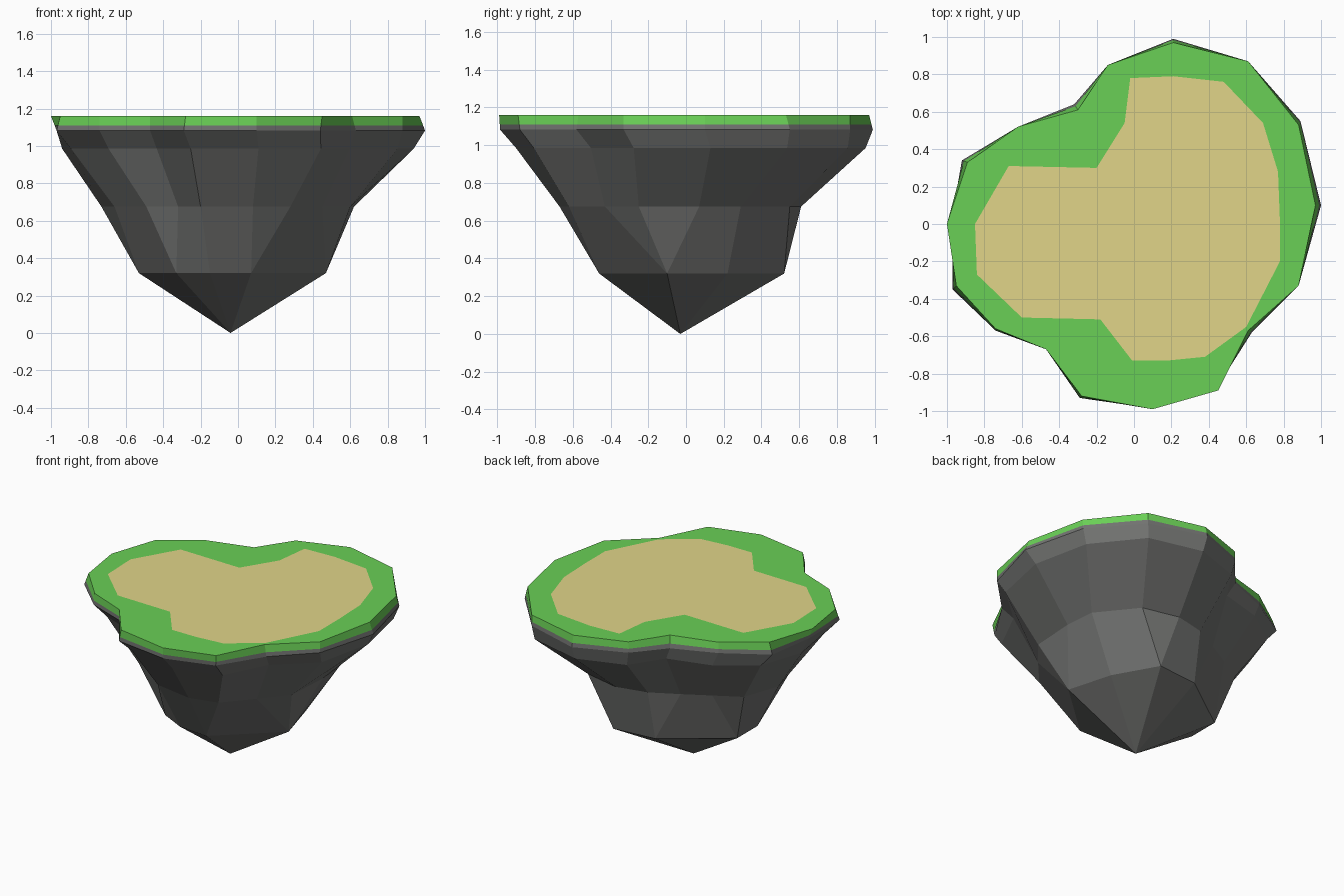
import bpy
import bmesh

if "Cube" in bpy.data.objects:
    bpy.data.objects.remove(bpy.data.objects["Cube"])

# Outlines seen from above, clockwise from the back, then reversed to run counter-clockwise
RIM = [(.21, .97), (.61, .87), (.88, .53), (.97, .10), (.88, -.33), (.61, -.57),
       (.45, -.89), (.10, -.99), (-.28, -.92), (-.47, -.67), (-.74, -.56), (-.95, -.33),
       (-1, 0), (-.89, .33), (-.62, .52), (-.30, .61), (-.14, .85)][::-1]
LIP = [(.21, .99), (.61, .87), (.89, .55), (1, .10), (.88, -.33), (.63, -.58),
       (.44, -.88), (.10, -.985), (-.29, -.93), (-.47, -.67), (-.74, -.57), (-.97, -.35),
       (-.97, 0), (-.92, .34), (-.62, .52), (-.32, .64), (-.14, .85)][::-1]
WAIST = [(.13, .61), (.39, .55), (.60, .29), (.62, .07), (.60, -.25), (.45, -.43),
         (.28, -.62), (.08, -.67), (-.20, -.62), (-.32, -.48), (-.49, -.42), (-.66, -.24),
         (-.73, 0), (-.64, .26), (-.46, .36), (-.28, .46), (-.09, .56)][::-1]
FOOT = [(.21, .52), (.38, .22), (.47, -.10), (.07, -.46), (-.15, -.44), (-.33, -.35),
        (-.53, -.05), (-.53, .18), (-.10, .49)]
# Foot corner that each waist corner runs down to
FOOT_PICK = [0, 0, 1, 2, 2, 2, 3, 3, 4, 5, 5, 6, 6, 7, 7, 8, 8][::-1]
SAND = [(-.02, .78), (.21, .79), (.48, .76), (.69, .54), (.77, .28), (.78, .02),
        (.78, -.20), (.60, -.55), (.38, -.71), (.18, -.73), (-.01, -.73), (-.18, -.51),
        (-.60, -.50), (-.84, -.27), (-.85, 0), (-.67, .31), (-.20, .30), (-.05, .54)][::-1]

TOP_Z = 1.16


def material(name, color):
    m = bpy.data.materials.new(name)
    m.diffuse_color = (*color, 1)
    m.use_nodes = True
    m.node_tree.nodes["Principled BSDF"].inputs["Base Color"].default_value = m.diffuse_color
    return m


def ring(bm, outline, z, cx=0, cy=0, sx=1, sy=1):
    return [bm.verts.new((cx + x * sx, cy + y * sy, z)) for x, y in outline]


def bridge(bm, low, high):
    # Repeated corners in a ring give triangles instead of quads
    n = len(low)
    for i in range(n):
        j = (i + 1) % n
        corners = list(dict.fromkeys((low[i], low[j], high[j], high[i])))
        if len(corners) > 2:
            bm.faces.new(corners)


def finish(bm, name, mat):
    mesh = bpy.data.meshes.new(name)
    bm.to_mesh(mesh)
    bm.free()
    mesh.materials.append(mat)
    obj = bpy.data.objects.new(name, mesh)
    bpy.context.collection.objects.link(obj)


def grass_edge(bm):
    # Sits between the rim and the rock lip
    mid = [(.35 * a + .65 * c, .35 * b + .65 * d) for (a, b), (c, d) in zip(RIM, LIP)]
    return ring(bm, mid, 1.11)


# Rock: stacked rings closing to a point
bm = bmesh.new()
rings = [grass_edge(bm),
         ring(bm, LIP, 1.082),
         ring(bm, RIM, .985, .014, .035, .954, .945),
         ring(bm, WAIST, .675)]
foot = ring(bm, FOOT, .32)
rings.append([foot[k] for k in FOOT_PICK])
rings.append([bm.verts.new((-.04, -.03, 0))] * len(RIM))
for high, low in zip(rings, rings[1:]):
    bridge(bm, low, high)
finish(bm, "rock_base", material("dark grey rock", (.168, .172, .166)))

# Grass: thin side band and flat border around the sand
bm = bmesh.new()
top = ring(bm, RIM, TOP_Z)
bridge(bm, grass_edge(bm), top)
inner = ring(bm, SAND, TOP_Z)
loops = [bm.edges.get((top[i - 1], top[i])) for i in range(len(top))]
loops += [bm.edges.new((inner[i - 1], inner[i])) for i in range(len(inner))]
res = bmesh.ops.triangle_fill(bm, edges=loops, use_beauty=True, normal=(0, 0, 1))
for f in res["geom"]:
    if isinstance(f, bmesh.types.BMFace):
        f.normal_update()
        if f.normal.z < 0:
            f.normal_flip()
finish(bm, "grass_border", material("grass green", (.144, .63, .093)))

# Sand: flat patch in the middle
bm = bmesh.new()
bm.faces.new(ring(bm, SAND, TOP_Z))
bmesh.ops.triangulate(bm, faces=bm.faces[:])
finish(bm, "sand_patch", material("sand", (.75, .665, .25)))
